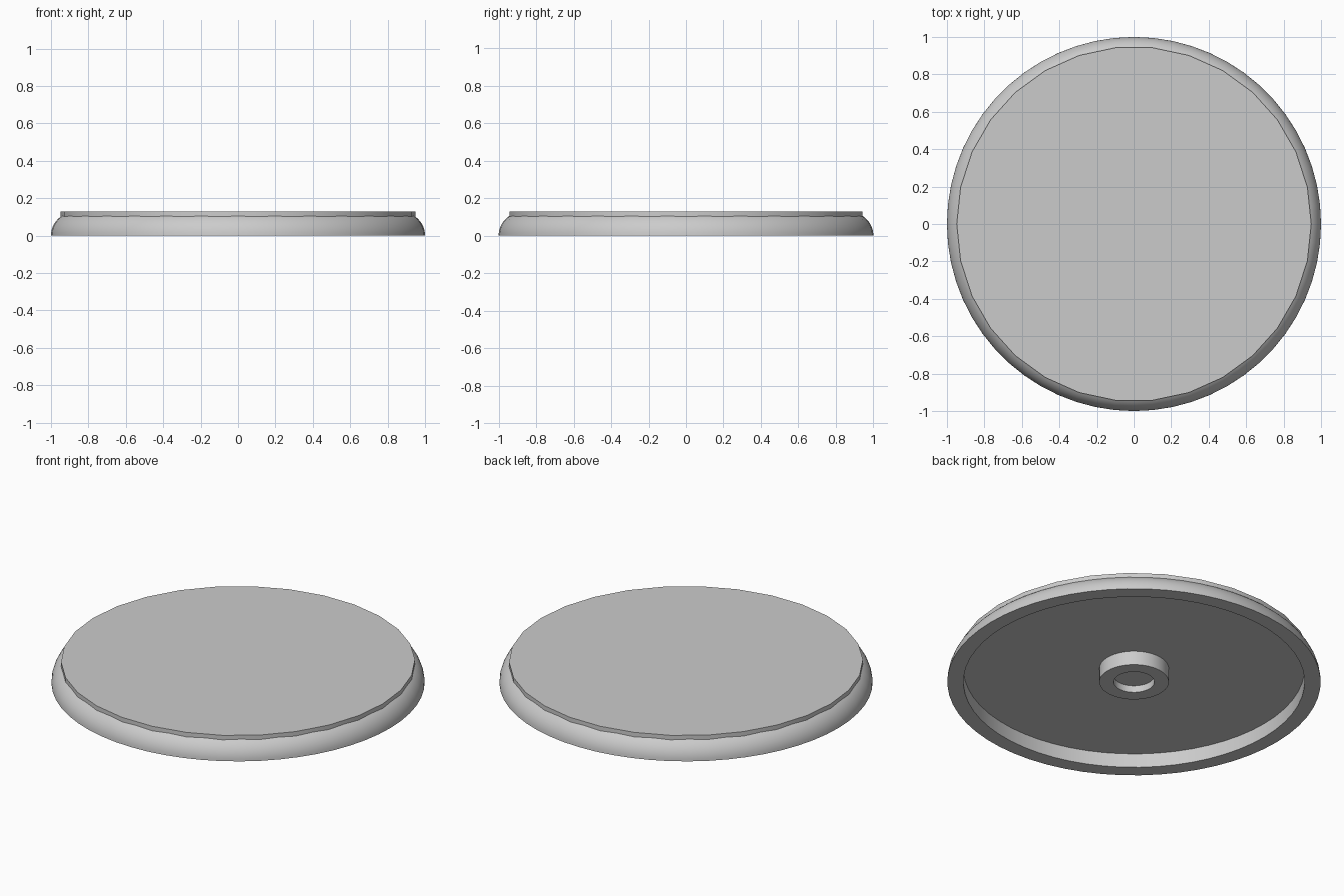
import bpy, bmesh
from math import sin, cos, pi, radians

cube = bpy.data.objects.get("Cube")
if cube:
    bpy.data.objects.remove(cube)

grey = bpy.data.materials.new("light_grey")
grey.use_nodes = True
grey.diffuse_color = (0.6, 0.6, 0.6, 1)
grey.node_tree.nodes["Principled BSDF"].inputs["Base Color"].default_value = (0.6, 0.6, 0.6, 1)


def lathe(name, profile, sides, closed=False):
    """Revolve (radius, height) points around z; a closed profile makes a ring."""
    bm = bmesh.new()
    rings = []
    for r, z in profile:
        rings.append([bm.verts.new((r * cos(2 * pi * i / sides), r * sin(2 * pi * i / sides), z))
                      for i in range(sides)])
    pairs = list(zip(rings, rings[1:]))
    if closed:
        pairs.append((rings[-1], rings[0]))
    else:
        bm.faces.new(rings[0])
        bm.faces.new(rings[-1])
    for a, b in pairs:
        for i in range(sides):
            j = (i + 1) % sides
            bm.faces.new((a[i], a[j], b[j], b[i]))
    bmesh.ops.recalc_face_normals(bm, faces=bm.faces)
    mesh = bpy.data.meshes.new(name)
    bm.to_mesh(mesh)
    bm.free()
    mesh.materials.append(grey)
    obj = bpy.data.objects.new(name, mesh)
    bpy.context.collection.objects.link(obj)
    bpy.ops.object.select_all(action='DESELECT')
    obj.select_set(True)
    bpy.context.view_layer.objects.active = obj
    bpy.ops.object.shade_smooth_by_angle(angle=radians(30))
    return obj


CEILING = 0.083  # height of the recess underneath

# Rounded outer rim, a quarter circle in section
arc = [(0.875 + 0.125 * cos(a), 0.125 * sin(a)) for a in [radians(7.5 * k) for k in range(9)]]
lathe("rounded_rim", arc + [(0.914, CEILING + 0.01), (0.914, 0)], 60, closed=True)

# Flat raised top plate, its underside closing the recess
lathe("top_plate", [(0.948, CEILING), (0.948, 0.128)], 30)

# Central boss underneath with a shallow blind hole
lathe("centre_boss", [(0.187, CEILING + 0.01), (0.187, 0), (0.11, 0), (0.11, 0.04)], 48)
